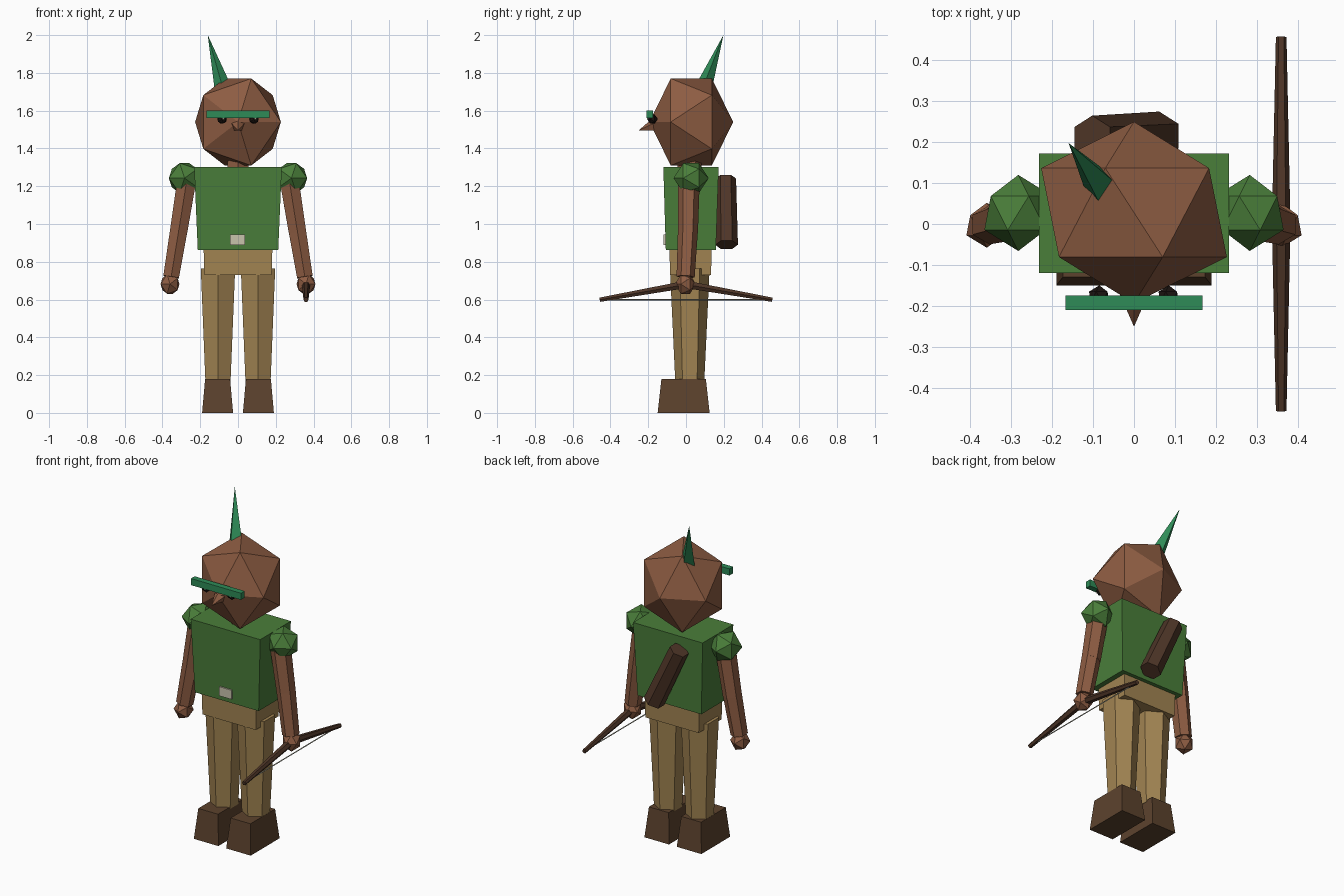
import bpy, bmesh, math
from mathutils import Vector

if "Cube" in bpy.data.objects:
    bpy.data.objects.remove(bpy.data.objects["Cube"])


def material(name, rgb):
    lin = [(c / 255 / 12.92) if c < 10 else ((c / 255 + 0.055) / 1.055) ** 2.4 for c in rgb]
    m = bpy.data.materials.new(name)
    m.diffuse_color = (*lin, 1)
    m.use_nodes = True
    m.node_tree.nodes["Principled BSDF"].inputs["Base Color"].default_value = m.diffuse_color
    return m


SKIN = material("brown_skin", (141, 92, 66))
GREEN = material("tunic_green", (74, 126, 58))
TEAL = material("hair_teal", (46, 139, 87))
TAN = material("trouser_tan", (162, 132, 82))
BOOT = material("boot_brown", (92, 66, 45))
WOOD = material("dark_wood", (78, 53, 39))
BLACK = material("eye_black", (28, 20, 16))
GREY = material("string_grey", (165, 165, 150))
PALE = material("buckle_pale", (200, 195, 172))


def hull(name, points, mat):
    """Flat-faced convex solid around a few points."""
    bm = bmesh.new()
    for p in points:
        bm.verts.new(p)
    bmesh.ops.convex_hull(bm, input=bm.verts)
    bmesh.ops.dissolve_limit(bm, angle_limit=0.01, verts=bm.verts, edges=bm.edges)
    bmesh.ops.recalc_face_normals(bm, faces=bm.faces)
    me = bpy.data.meshes.new(name)
    bm.to_mesh(me)
    bm.free()
    me.materials.append(mat)
    ob = bpy.data.objects.new(name, me)
    bpy.context.collection.objects.link(ob)
    return ob


def ball(name, c, r, mat, ring=0.447, flip=1):
    """Twenty-sided ball with its poles on the y axis; r gives ring x, pole y, ring z."""
    pts = [(c[0], c[1] - r[1], c[2]), (c[0], c[1] + r[1], c[2])]
    for side, start in ((-1, 0), (1, 36)):
        for k in range(5):
            a = math.radians(start + 72 * k)
            pts.append((c[0] + flip * r[0] * math.cos(a), c[1] + side * ring * r[1],
                        c[2] + r[2] * math.sin(a)))
    return hull(name, pts, mat)


def taper(name, p0, p1, r0, r1, mat, sides=6, ref=(0, 1, 0)):
    """Tapered prism from p0 to p1, one corner turned toward ref."""
    p0, p1 = Vector(p0), Vector(p1)
    d = (p1 - p0).normalized()
    u = Vector(ref)
    u = (u - d * u.dot(d)).normalized()
    v = d.cross(u)
    pts = []
    for p, r in ((p0, r0), (p1, r1)):
        if r == 0:
            pts.append(p)
            continue
        for k in range(sides):
            a = 2 * math.pi * k / sides
            pts.append(p + u * r * math.cos(a) + v * r * math.sin(a))
    return hull(name, pts, mat)


def block(name, z0, bottom, z1, top, mat):
    """Box with separate (x0, x1, y0, y1) limits at the bottom and top."""
    pts = [(x, y, z) for z, q in ((z0, bottom), (z1, top)) for x in q[:2] for y in q[2:]]
    return hull(name, pts, mat)


# Head and neck
ball("head", (0, 0.028, 1.54), (0.227, 0.222, 0.242), SKIN, ring=0.49)
taper("neck", (0, 0.018, 1.27), (0, 0.018, 1.4), 0.065, 0.06, SKIN)
taper("nose", (0, -0.17, 1.522), (0, -0.251, 1.495), 0.036, 0, SKIN, 5, (0, 0, 1))
block("brow", 1.56, (-0.167, 0.167, -0.21, -0.175), 1.6, (-0.167, 0.167, -0.21, -0.175), TEAL)
taper("hair_spike", (-0.08, 0.093, 1.72), (-0.16, 0.198, 2.0), 0.045, 0, TEAL, 4)

# Torso, belt buckle and hips
block("tunic", 0.862, (-0.213, 0.213, -0.107, 0.158), 1.303, (-0.232, 0.232, -0.12, 0.173), GREEN)
block("buckle", 0.89, (-0.043, 0.038, -0.118, -0.109), 0.945, (-0.043, 0.038, -0.118, -0.109), PALE)
block("hips", 0.73, (-0.178, 0.178, -0.085, 0.133), 0.87, (-0.182, 0.182, -0.087, 0.135), TAN)

# Paired parts
for s, side in ((-1, "left"), (1, "right")):
    ball(side + "_eye", (s * 0.085, -0.178, 1.556), (0.025, 0.028, 0.025), BLACK)
    ball(side + "_eye_glint", (s * 0.085 + 0.008, -0.203, 1.558), (0.006, 0.005, 0.006), PALE)

    ball(side + "_shoulder", (s * 0.283, 0.027, 1.243), (0.083, 0.093, 0.083), GREEN, flip=s)
    elbow = (s * 0.316, 0.01, 0.95)
    taper(side + "_upper_arm", (s * 0.27, 0.015, 1.24), elbow, 0.058, 0.053, SKIN)
    taper(side + "_forearm", (s * 0.314, 0.01, 0.965), (s * 0.354, -0.002, 0.72), 0.053, 0.048, SKIN)
    ball(side + "_hand", (s * 0.36, -0.003, 0.682), (0.05, 0.055, 0.054), SKIN, flip=s)

    taper(side + "_leg", (s * 0.106, 0.02, 0.765), (s * 0.106, 0.02, 0.17), 0.105, 0.077, TAN)
    c = s * 0.108
    block(side + "_boot", 0, (c - 0.082, c + 0.082, -0.15, 0.125),
          0.18, (c - 0.066, c + 0.066, -0.13, 0.105), BOOT)

# Quiver slung across the back
taper("quiver", (0.062, 0.215, 0.89), (-0.102, 0.21, 1.24), 0.06, 0.055, WOOD)

# Bow held in one hand, with its string
for s, end in ((-1, "front"), (1, "back")):
    taper("bow_limb_" + end, (0.36, -s * 0.01, 0.682), (0.36, s * 0.457, 0.599),
          0.023, 0.013, WOOD, 6, (1, 0, 0))
taper("bow_string", (0.36, -0.45, 0.6), (0.36, 0.45, 0.6), 0.004, 0.004, GREY, 4, (1, 0, 0))
